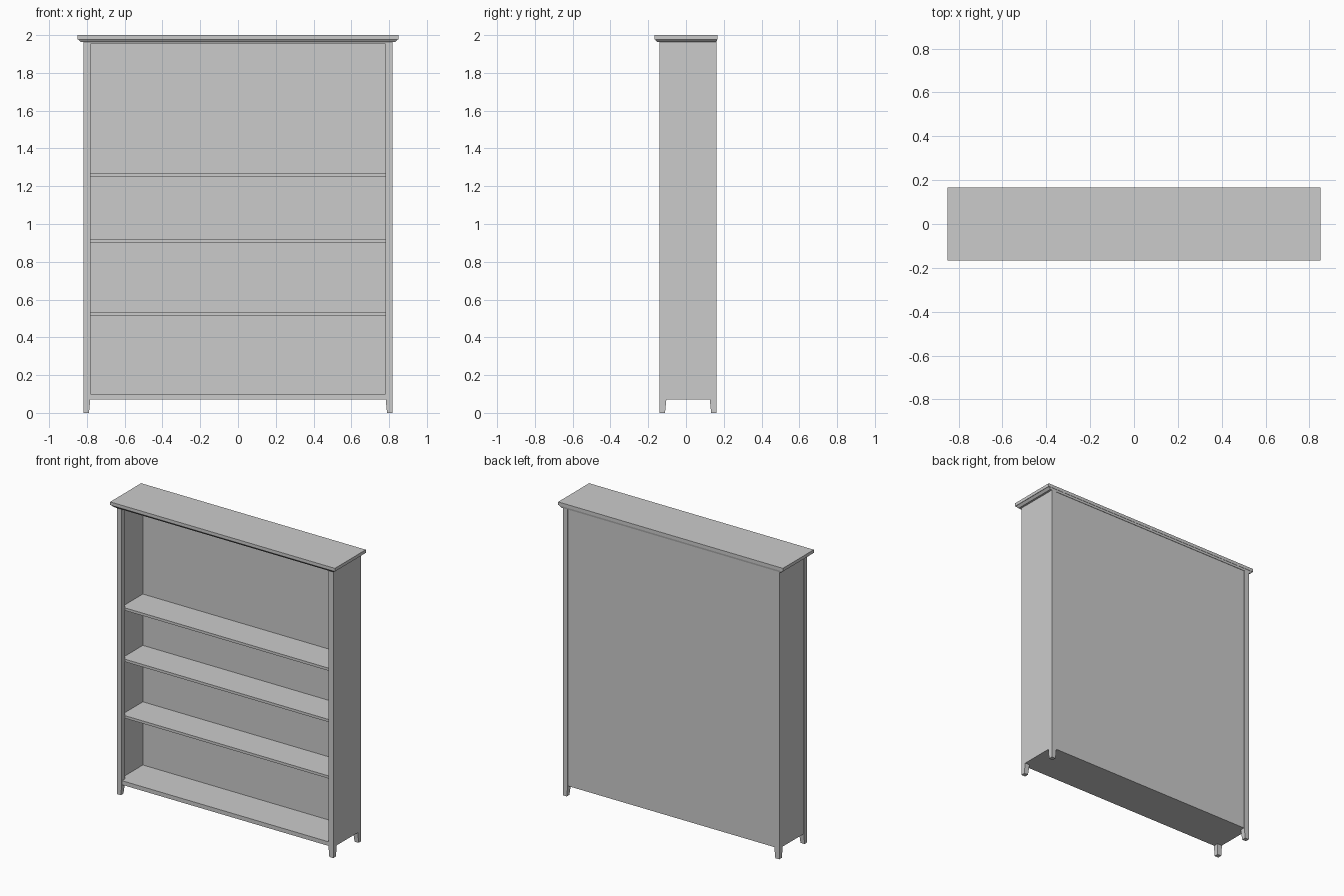
import bpy, bmesh

if "Cube" in bpy.data.objects:
    bpy.data.objects.remove(bpy.data.objects["Cube"])


def loft(name, z0, r0, z1, r1):
    """Solid between two rectangles (x0, x1, y0, y1) at heights z0 and z1."""
    bm = bmesh.new()
    rings = []
    for z, (xa, xb, ya, yb) in ((z0, r0), (z1, r1)):
        rings.append([bm.verts.new((x, y, z)) for x, y in
                      ((xa, ya), (xb, ya), (xb, yb), (xa, yb))])
    low, high = rings
    bm.faces.new(low[::-1])
    bm.faces.new(high)
    for i in range(4):
        j = (i + 1) % 4
        bm.faces.new((low[i], low[j], high[j], high[i]))
    bmesh.ops.recalc_face_normals(bm, faces=bm.faces)
    mesh = bpy.data.meshes.new(name)
    bm.to_mesh(mesh)
    bm.free()
    obj = bpy.data.objects.new(name, mesh)
    bpy.context.collection.objects.link(obj)
    return obj


def box(name, x0, x1, y0, y1, z0, z1):
    return loft(name, z0, (x0, x1, y0, y1), z1, (x0, x1, y0, y1))


def mirror_x(obj):
    mod = obj.modifiers.new("mirror", 'MIRROR')
    mod.use_mirror_merge = False


FRONT, BACK = -0.14, 0.162
INNER, OUTER = 0.782, 0.819     # corner post faces
WALL = 0.808                    # inside of the thin side panels
POST = 0.036                    # post depth
LOW, HIGH = 0.072, 1.966

# Corner posts with tapered feet, straight on the outer faces
for name, ya, yb, ta, tb in (("front", FRONT, FRONT + POST, 0, -0.007),
                             ("back", BACK - POST, BACK, 0.007, 0)):
    mirror_x(box(name + "_post", INNER, OUTER, ya, yb, LOW, HIGH))
    mirror_x(loft(name + "_foot", 0, (INNER + 0.007, OUTER, ya + ta, yb + tb),
                  LOW, (INNER, OUTER, ya, yb)))

# Thin side panels between the posts
mirror_x(box("side_panel", WALL, OUTER - 0.001,
             FRONT + POST, BACK - POST, LOW, HIGH))

# Back panel, almost flush with the back posts
box("back_panel", -INNER, INNER, BACK - POST, BACK - 0.003, LOW, HIGH)

# Bottom board and shelves
box("bottom_board", -INNER, INNER, -0.137, BACK - POST, LOW, 0.10)
mirror_x(box("bottom_board_end", INNER, WALL,
             FRONT + POST, BACK - POST, LOW, 0.10))
for z in (0.514, 0.900, 1.251):
    box("shelf", -WALL, WALL, FRONT + POST, BACK - POST, z, z + 0.018)

# Front top rail, chamfered moulding and overhanging top
box("top_rail", -INNER, INNER, -0.137, FRONT + POST, 1.954, HIGH)
loft("moulding", 1.964, (-0.832, 0.832, -0.154, BACK),
     1.978, (-0.847, 0.847, -0.164, 0.165))
box("top_board", -0.85, 0.85, -0.167, 0.167, 1.978, 2.0)
